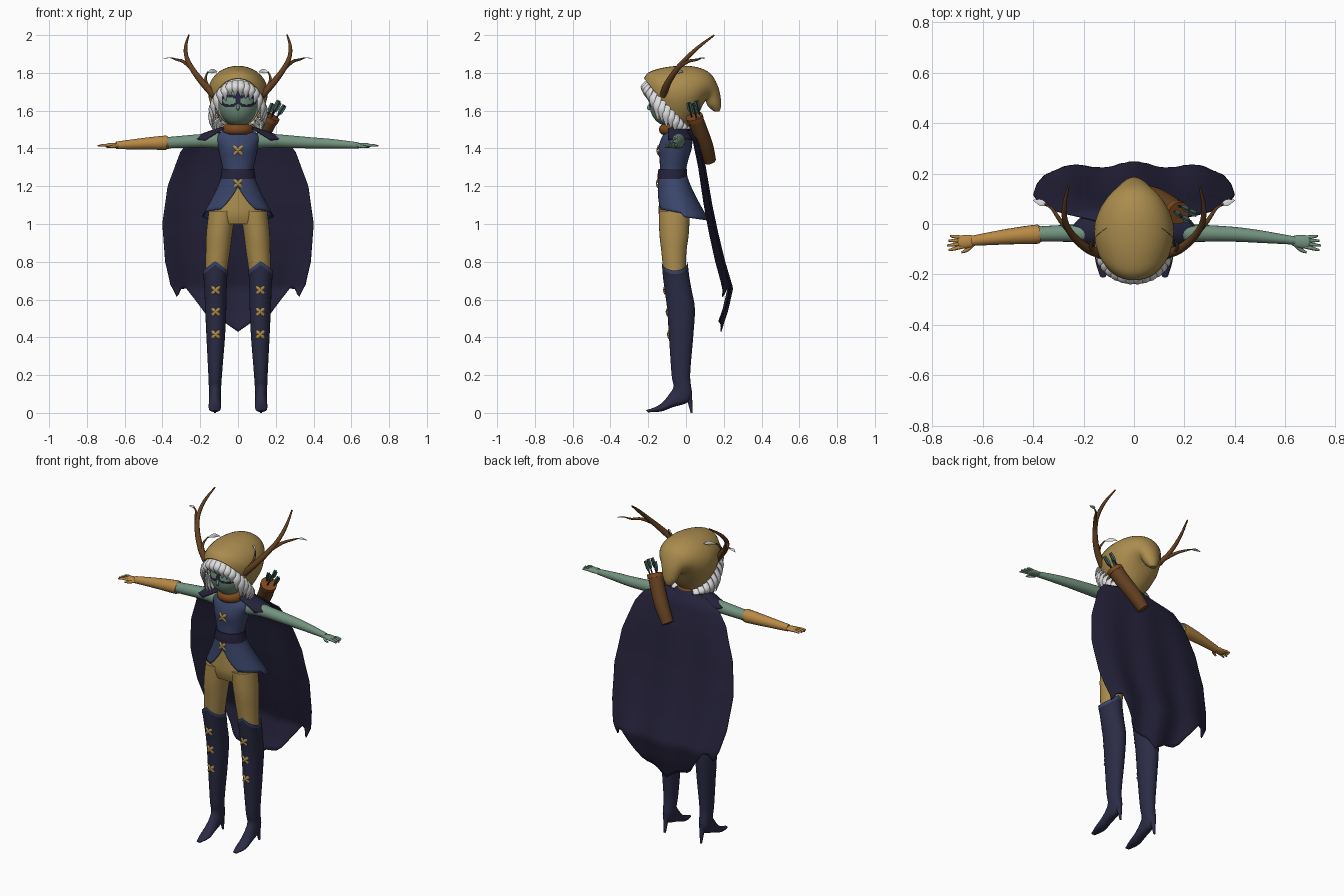
import bpy, bmesh, math, random
from mathutils import Vector

random.seed(4)
cube = bpy.data.objects.get("Cube")
if cube:
    bpy.data.objects.remove(cube, do_unlink=True)


def material(name, r, g, b):
    m = bpy.data.materials.new(name)
    m.use_nodes = True
    m.diffuse_color = (r, g, b, 1)
    bsdf = m.node_tree.nodes["Principled BSDF"]
    bsdf.inputs["Base Color"].default_value = (r, g, b, 1)
    bsdf.inputs["Roughness"].default_value = 0.8
    return m


NAVY = material("dark navy cloth", .018, .016, .042)
BOOT = material("boot navy", .024, .025, .06)
BLUE = material("tunic blue", .042, .06, .145)
GOLD = material("ochre cloth", .40, .26, .075)
AMBER = material("amber sleeve", .48, .25, .06)
SKIN = material("green skin", .17, .29, .21)
WHITE = material("white hair", .72, .72, .72)
BARK = material("brown bark", .12, .05, .014)
RUST = material("rust scarf", .2, .065, .014)
TEAL = material("teal feather", .07, .15, .12)


def make(name, verts, faces, mats, rule=None, thick=0):
    me = bpy.data.meshes.new(name)
    me.from_pydata([tuple(v) for v in verts], [], faces)
    bm = bmesh.new()
    bm.from_mesh(me)
    bmesh.ops.recalc_face_normals(bm, faces=bm.faces)
    bm.to_mesh(me)
    bm.free()
    ob = bpy.data.objects.new(name, me)
    bpy.context.collection.objects.link(ob)
    for m in mats if isinstance(mats, list) else [mats]:
        me.materials.append(m)
    if rule:
        for p in me.polygons:
            p.material_index = rule(p.center)
    if thick:
        mod = ob.modifiers.new("thickness", 'SOLIDIFY')
        mod.thickness, mod.offset = thick, 0
    bpy.ops.object.select_all(action='DESELECT')
    ob.select_set(True)
    bpy.context.view_layer.objects.active = ob
    bpy.ops.object.shade_smooth_by_angle(angle=math.radians(50))
    return ob


def curve(keys, steps):
    """Catmull-Rom interpolation through number tuples."""
    k = [keys[0]] + list(keys) + [keys[-1]]
    out = []
    for i in range(1, len(k) - 2):
        for s in range(steps):
            t = s / steps
            out.append([.5 * (2*b + (c-a)*t + (2*a-5*b+4*c-d)*t*t + (3*b-a-3*c+d)*t**3)
                        for a, b, c, d in zip(k[i-1], k[i], k[i+1], k[i+2])])
    return out + [list(keys[-1])]


def skin_rings(name, rings, mats, caps=(1, 1), **kw):
    n = len(rings[0])
    verts = [p for r in rings for p in r]
    faces = [(i*n+j, i*n+(j+1) % n, (i+1)*n+(j+1) % n, (i+1)*n+j)
             for i in range(len(rings)-1) for j in range(n)]
    if caps[0]:
        faces.append(tuple(range(n)))
    if caps[1]:
        faces.append(tuple(range(len(verts)-n, len(verts))))
    return make(name, verts, faces, mats, **kw)


def loft(name, secs, mats, s=1, n=28, steps=5, **kw):
    """Section: centre x, front (y, z), back (y, z), half width."""
    rings = []
    for cx, ya, za, yb, zb, w in curve(secs, steps):
        ring = []
        for j in range(n):
            a = math.tau * j / n
            k = math.sin(a)
            ring.append((s*(cx + w*math.cos(a)), (ya+yb)/2 + k*(ya-yb)/2, (za+zb)/2 + k*(za-zb)/2))
        rings.append(ring)
    return skin_rings(name, rings, mats, **kw)


def tube(name, pts, mat, s=1, n=10, steps=4, flat=1, ref=(0, 0, 1), **kw):
    """Round tube through (x, y, z, radius) points."""
    path = curve(pts, steps)
    pos = [Vector((s*p[0], p[1], p[2])) for p in path]
    rings = []
    for i, p in enumerate(pos):
        t = (pos[min(i+1, len(pos)-1)] - pos[max(i-1, 0)]).normalized()
        u = t.cross(Vector(ref)).normalized()
        v = u.cross(t) * flat
        r = path[i][3]
        rings.append([p + r*(u*math.cos(math.tau*j/n) + v*math.sin(math.tau*j/n)) for j in range(n)])
    return skin_rings(name, rings, mat, **kw)


def sheet(name, f, nu, nv, mat, thick):
    verts = [f(i/nu, j/nv) for j in range(nv+1) for i in range(nu+1)]
    faces = [(j*(nu+1)+i, j*(nu+1)+i+1, (j+1)*(nu+1)+i+1, (j+1)*(nu+1)+i)
             for j in range(nv) for i in range(nu)]
    return make(name, verts, faces, mat, thick=thick)


def ball(name, c, r, mats, seg=32, rule=None):
    bm = bmesh.new()
    bmesh.ops.create_uvsphere(bm, u_segments=seg, v_segments=seg*3//4, radius=1)
    verts = [(c[0]+r[0]*v.co.x, c[1]+r[1]*v.co.y, c[2]+r[2]*v.co.z) for v in bm.verts]
    faces = [[v.index for v in f.verts] for f in bm.faces]
    bm.free()
    return make(name, verts, faces, mats, rule=rule)


def lerp(table, x):
    for (x0, y0), (x1, y1) in zip(table, table[1:]):
        if x <= x1:
            return y0 + (y1-y0) * max(0, (x-x0)/(x1-x0))
    return table[-1][1]


def cross_stitch(name, x, y, z, r=.023):
    for k in (-1, 1):
        tube(name, [(x-k*r, y+.004, z-r, .007), (x-k*r*.5, y, z-r*.5, .009), (x, y-.004, z, .005),
                    (x+k*r*.5, y, z+r*.5, .009), (x+k*r, y+.004, z+r, .007)], GOLD,
             n=8, flat=.5, ref=(0, 1, 0))


# Head with painted eye mask
def face_rule(c):
    def oval(w, h):
        return ((abs(c.x)-.046)/w)**2 + ((c.z-1.652)/h)**2 < 1
    if c.y > -.09 or oval(.036, .02):
        return 0
    return int(oval(.052, .034) or (abs(c.x) < .02 and 1.645 < c.z < 1.72))


ball("head", (0, -.09, 1.635), (.102, .103, .118), [SKIN, NAVY], 96, face_rule)
tube("nose", [(0, -.187, 1.64, .004), (0, -.2, 1.615, .008), (0, -.188, 1.605, .004)], SKIN, ref=(0, 1, 0))
tube("neck", [(0, -.06, 1.56, .04), (0, -.05, 1.46, .045)], SKIN, ref=(0, 1, 0))

# Hair: inner cap and locks hanging from the hood rim
ball("hair_cap", (0, -.045, 1.645), (.118, .112, .13), WHITE)
for i in range(30):
    a = math.tau * i / 30
    up = math.sin(a)
    p = Vector((.118*math.cos(a), -.1 - .1*up, 1.63 + .125*up))
    out = Vector((p.x, p.y + .07, 0)).normalized()
    length = lerp([(-1, .05), (-.6, .07), (0, .125), (.5, .14), (.8, .09), (1, .07)], up) * random.uniform(.85, 1.15)
    q = p + out*.03 - Vector((0, 0, length*.4))
    e = p + out*.012 - Vector((0, 0, length))
    tube("hair_lock", [(*p, .02), (*q, .022), (*e, .003)], WHITE, n=8, flat=.5, ref=out)

# Hood with drooping tip
loft("hood", [(0, -.22, 1.77, 0, 1.5, .126), (0, -.185, 1.805, .035, 1.54, .148),
              (0, -.08, 1.83, .06, 1.58, .153), (0, .04, 1.83, .075, 1.61, .132),
              (0, .125, 1.795, .09, 1.64, .098), (0, .168, 1.72, .105, 1.655, .062),
              (0, .182, 1.64, .12, 1.625, .04), (0, .175, 1.6, .15, 1.6, .016)],
     GOLD, n=36, caps=(0, 1), thick=.008)

# Antlers with twigs and leaves
for s in (1, -1):
    tube("antler", [(.125, -.12, 1.68, .02), (.18, -.1, 1.74, .018), (.235, -.055, 1.81, .015),
                    (.27, .0, 1.875, .012), (.277, .07, 1.94, .009), (.26, .15, 2, .004)], BARK, s)
    tube("antler_branch", [(.24, -.05, 1.82, .011), (.29, .01, 1.86, .009), (.325, .06, 1.87, .006),
                           (.355, .08, 1.88, .003)], BARK, s, n=8)
    tube("antler_twig", [(.16, -.11, 1.725, .01), (.172, -.09, 1.77, .007), (.16, -.06, 1.805, .003)], BARK, s, n=8)
    tube("branch_leaf", [(.345, .075, 1.877, .002), (.37, .085, 1.88, .013), (.4, .095, 1.873, .001)],
         WHITE, s, n=8, flat=.15)
    tube("twig_leaf", [(.162, -.06, 1.8, .002), (.135, -.035, 1.81, .012), (.108, -.015, 1.805, .001)],
         WHITE, s, n=8, flat=.15, ref=(0, 1, 0))

# Scarf, tunic and belt
tube("scarf", [(.055*math.cos(math.tau*i/16), -.055+.06*math.sin(math.tau*i/16), 1.5, .029)
               for i in range(17)], RUST, n=12, caps=(0, 0))
loft("tunic", [(0, -.1, 1.5, -.01, 1.5, .07), (0, -.128, 1.46, .03, 1.46, .118),
               (0, -.146, 1.4, .03, 1.4, .105), (0, -.14, 1.34, .012, 1.34, .092),
               (0, -.138, 1.28, 0, 1.28, .08), (0, -.14, 1.22, .005, 1.22, .088)], BLUE)
loft("belt", [(0, -.145, 1.292, .004, 1.292, .086), (0, -.15, 1.265, .006, 1.265, .09),
              (0, -.152, 1.238, .008, 1.238, .094)], NAVY)


def skirt(u, v):
    a = math.tau * u - math.pi / 2
    cx, sy = math.cos(a), math.sin(a)
    x = cx * .182
    hem = 1.04 - .02*sy if sy > 0 else 1.06 + .02*abs(sy)
    if sy < 0:
        hem += .12 * max(0, 1 - abs(x)/.1)
    z = 1.25 + (hem-1.25)*v
    k = ((1.25-z)/.2)**1.2
    return (cx*(.085 + .097*k), -.07 + .045*k + sy*(.075 + .052*k), z)


sheet("tunic_skirt", skirt, 64, 10, BLUE, .006)
cross_stitch("chest_stitch", 0, -.15, 1.39)
cross_stitch("belt_stitch", 0, -.153, 1.215, .02)

# Trousers, boots and heels
loft("trouser_hips", [(0, -.135, 1.23, 0, 1.23, .08), (0, -.143, 1.12, .018, 1.12, .125),
                      (0, -.144, 1.05, .022, 1.05, .15), (0, -.13, 1.0, .01, 1.0, .14)], GOLD)
for s in (1, -1):
    loft("trouser_leg", [(.083, -.144, 1.07, .02, 1.07, .072), (.099, -.141, .95, .015, .95, .069),
                         (.107, -.13, .85, .002, .85, .064), (.117, -.118, .73, -.002, .73, .056)], GOLD, s)
    boot = loft("boot", [(.12, -.13, .782, .01, .782, .066), (.12, -.126, .75, .012, .75, .064),
                         (.119, -.113, .65, .03, .65, .059), (.118, -.1, .55, .047, .55, .056),
                         (.118, -.09, .4, .038, .4, .049), (.121, -.076, .2, .022, .2, .036),
                         (.122, -.066, .14, .031, .1, .032), (.122, -.088, .1, .008, .055, .031),
                         (.123, -.125, .055, -.07, .03, .032), (.123, -.165, .03, -.13, .008, .03),
                         (.123, -.212, .014, -.2, .003, .012)], [BOOT, BLUE], s,
                caps=(0, 1), rule=lambda c: int(c.z > .762))
    for v in boot.data.vertices:
        if v.co.z > .72:
            lift = min(1, (v.co.z-.72)/.04)
            v.co.z += lift * (.022 - .05*abs(abs(v.co.x)-.12)/.066)
    tube("boot_heel", [(.122, .012, .11, .022), (.122, .021, .06, .013), (.122, .03, 0, .006)],
         BOOT, s, ref=(0, 1, 0))
    for z, y in ((.65, -.115), (.535, -.101), (.415, -.094)):
        cross_stitch("boot_stitch", s*.118, y, z, .019)

    # Arms and hands
    hand = SKIN if s > 0 else AMBER
    tube("arm", [(.09, -.045, 1.44, .042), (.2, -.037, 1.44, .036), (.38, -.04, 1.43, .03),
                 (.5, -.05, 1.425, .025), (.64, -.066, 1.416, .016)], SKIN, s, n=18, ref=(0, 0, 1))
    tube("palm", [(.62, -.064, 1.416, .015), (.655, -.069, 1.416, .026), (.69, -.072, 1.415, .025),
                  (.7, -.073, 1.415, .015)], hand, s, n=14, flat=.5)
    for k in (-1.5, -.5, .5, 1.5):
        tip = .742 - .006*abs(k+.5)
        tube("finger", [(.68, -.072+k*.012, 1.416, .008), (.712, -.074+k*.016, 1.417, .007),
                        (tip, -.076+k*.019, 1.413, .004)], hand, s, n=8)
    tube("thumb", [(.64, -.08, 1.413, .009), (.662, -.102, 1.41, .008), (.685, -.113, 1.408, .004)], hand, s, n=8)
tube("sleeve", [(.378, -.04, 1.43, .034), (.39, -.041, 1.43, .038), (.5, -.05, 1.425, .031),
                (.645, -.067, 1.416, .02)], AMBER, -1, n=18)


# Shoulder mantle and cape
def mantle(u, v):
    a = math.radians(-45 + 270*u)
    return ((.06 + .185*v)*math.cos(a), -.045 + .02*v + (.068 + .027*v)*math.sin(a),
            1.515 - .062*v**1.3 - .02*v*math.sin(a)**2)


WIDTH = [(.43, .31), (.65, .35), (.8, .385), (1, .4), (1.2, .372), (1.38, .305), (1.45, .25), (1.5, .11)]
DEPTH = [(.43, .16), (.55, .2), (.66, .225), (.8, .185), (.95, .15), (1.1, .12), (1.3, .088), (1.45, .055), (1.5, .02)]
HEM = [(0, .43), (.2, .475), (.42, .49), (.5, .51), (.78, .66), (.86, .655), (.94, .61), (1, .68)]


def cape(u, v):
    k = 2*u - 1
    z = 1.5 + (lerp(HEM, abs(k)) - 1.5)*v
    fold = .012*v*math.cos(k*9)
    return (k*lerp(WIDTH, z), lerp(DEPTH, z) + fold + .012 - .03*k*k, z)


sheet("shoulder_mantle", mantle, 48, 8, NAVY, .006)
sheet("cape", cape, 72, 48, NAVY, .006)

# Quiver and arrows
tube("quiver", [(.175, .045, 1.565, .043), (.135, .075, 1.49, .042), (.085, .105, 1.41, .04),
                (.035, .125, 1.335, .034)], BARK, n=20, ref=(0, 1, 0))
tube("quiver_rim", [(.178, .043, 1.57, .046), (.168, .05, 1.55, .046)], RUST, n=20, ref=(0, 1, 0))
for dx, dy, dz in ((-.022, 0, 0), (0, .02, .015), (.02, .005, -.01), (.002, -.022, .005)):
    base = Vector((.17+dx, .055+dy, 1.55+dz))
    tip = base + Vector((.047+dx*.5, -.02, .088))
    tube("arrow_shaft", [(*base, .004), (*tip, .004)], BOOT, n=6, ref=(0, 1, 0))
    for ref in ((0, 1, 0), (1, 0, 0)):
        mid = base.lerp(tip, .6)
        tube("arrow_feather", [(*base.lerp(tip, .4), .003), (*mid, .013), (*tip, .012)], TEAL,
             n=6, flat=.15, ref=ref)
